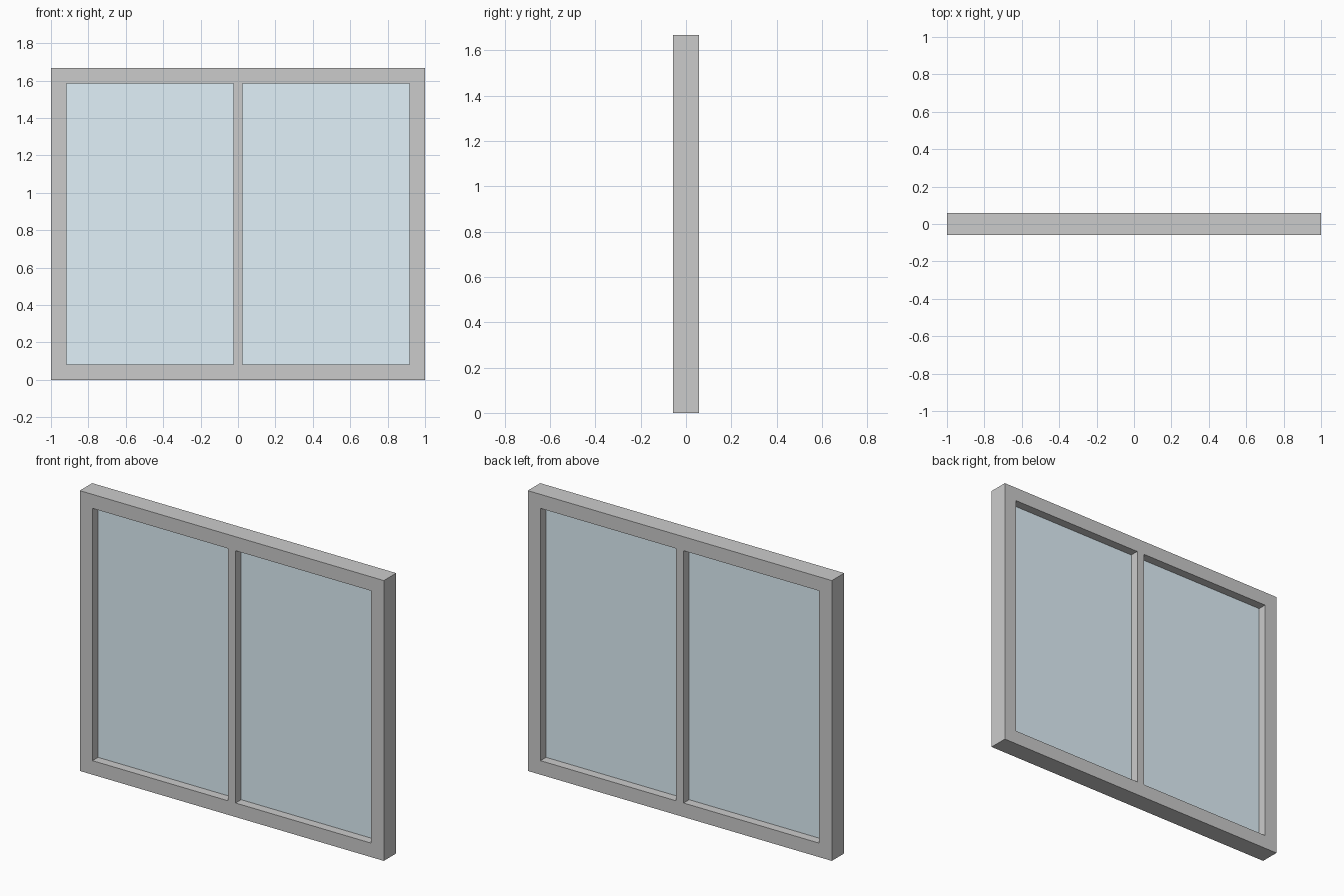
import bpy, bmesh
from mathutils import Vector

if "Cube" in bpy.data.objects:
    bpy.data.objects.remove(bpy.data.objects["Cube"])

H = 1.667        # overall height
D = 0.1167       # frame depth
B = 0.0833       # frame border width
M = 0.025        # half width of the centre mullion
GLASS = 0.012    # pane thickness


def add_object(name, bm):
    mesh = bpy.data.meshes.new(name)
    bm.to_mesh(mesh)
    bm.free()
    obj = bpy.data.objects.new(name, mesh)
    bpy.context.collection.objects.link(obj)
    return obj


# window frame: a grid of cells with the two openings left out, extruded in depth
xs = [-1, -1 + B, -M, M, 1 - B, 1]
zs = [0, B, H - B, H]
openings = {(1, 1), (3, 1)}
bm = bmesh.new()
v = [[bm.verts.new((x, -D / 2, z)) for z in zs] for x in xs]
for i in range(len(xs) - 1):
    for k in range(len(zs) - 1):
        if (i, k) not in openings:
            bm.faces.new((v[i][k], v[i + 1][k], v[i + 1][k + 1], v[i][k + 1]))
ext = bmesh.ops.extrude_face_region(bm, geom=bm.faces[:], use_keep_orig=True)
bmesh.ops.translate(bm, vec=Vector((0, D, 0)),
                    verts=[g for g in ext["geom"] if isinstance(g, bmesh.types.BMVert)])
bmesh.ops.recalc_face_normals(bm, faces=bm.faces[:])
add_object("window_frame", bm)

# glass panes: thin sheets in the middle of the frame depth
glass = bpy.data.materials.new("glass")
glass.diffuse_color = (0.75, 0.88, 0.95, 1)
glass.use_nodes = True
glass.node_tree.nodes["Principled BSDF"].inputs["Base Color"].default_value = glass.diffuse_color
width = 1 - B - M
for side, name in ((-1, "left_glass_pane"), (1, "right_glass_pane")):
    bm = bmesh.new()
    bmesh.ops.create_cube(bm, size=1)
    bmesh.ops.scale(bm, vec=(width, GLASS, H - 2 * B), verts=bm.verts)
    bmesh.ops.translate(bm, vec=(side * (M + width / 2), 0, H / 2), verts=bm.verts)
    add_object(name, bm).data.materials.append(glass)
